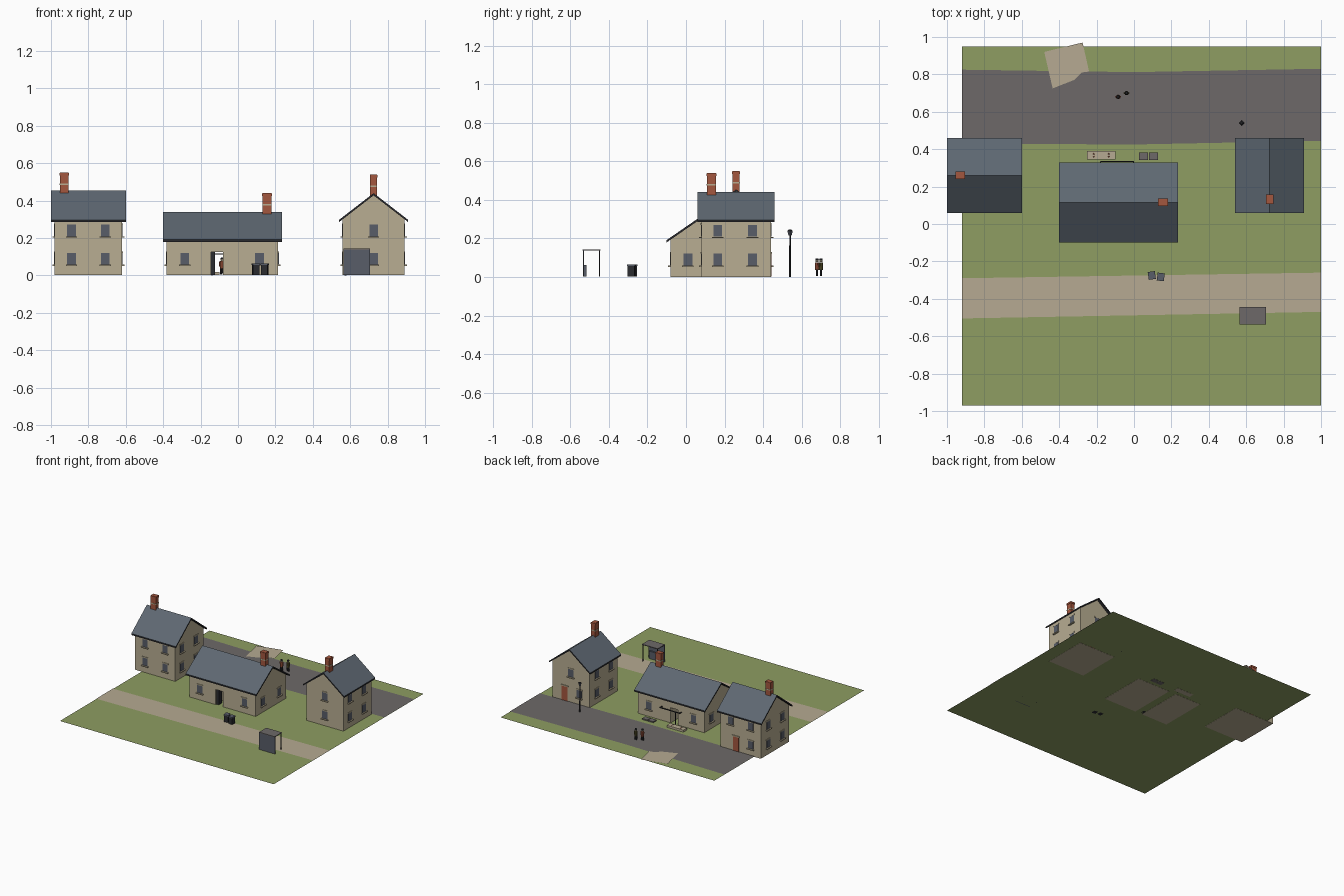
import bpy, bmesh, math
from mathutils import Matrix

if "Cube" in bpy.data.objects:
    bpy.data.objects.remove(bpy.data.objects["Cube"])


def material(name, *rgb):
    lin = [((c / 255 + 0.055) / 1.055) ** 2.4 for c in rgb] + [1]
    m = bpy.data.materials.new(name)
    m.use_nodes = True
    m.diffuse_color = lin
    m.node_tree.nodes["Principled BSDF"].inputs["Base Color"].default_value = lin
    return m


GRASS = material("grass green", 142, 157, 98)
TARMAC = material("road grey", 109, 105, 104)
PATH = material("path beige", 182, 170, 146)
STONE = material("wall stone", 184, 173, 146)
SLATE = material("roof slate", 94, 104, 114)
BRICK = material("brick red", 164, 87, 62)
GLASS = material("window grey", 88, 93, 104)
DARK = material("dark iron", 42, 43, 47)
OLIVE = material("olive coat", 90, 84, 45)


def finish(name, bm, *mats):
    bmesh.ops.recalc_face_normals(bm, faces=bm.faces)
    me = bpy.data.meshes.new(name)
    bm.to_mesh(me)
    bm.free()
    for m in mats:
        me.materials.append(m)
    ob = bpy.data.objects.new(name, me)
    bpy.context.collection.objects.link(ob)
    return ob


def box(name, centre, size, mat, turn=0):
    bm = bmesh.new()
    bmesh.ops.create_cube(bm, size=1)
    bm.transform(Matrix.Translation(centre) @ Matrix.Rotation(math.radians(turn), 4, "Z")
                 @ Matrix.Diagonal((*size, 1)))
    return finish(name, bm, mat)


def cone(name, x, y, z0, z1, r0, r1, mat, sides=8):
    bm = bmesh.new()
    bmesh.ops.create_cone(bm, cap_ends=True, segments=sides, radius1=r0, radius2=r1, depth=z1 - z0)
    bm.transform(Matrix.Translation((x, y, (z0 + z1) / 2)))
    return finish(name, bm, mat)


def sheet(name, outline, z, mat):
    bm = bmesh.new()
    bm.faces.new([bm.verts.new((x, y, z)) for x, y in outline])
    ob = finish(name, bm, mat)
    if ob.data.polygons[0].normal.z < 0:
        ob.data.flip_normals()
    return ob


def prism(profile, half_length):
    # closed bar along local x with the given (y, z) section
    bm = bmesh.new()
    face = bm.faces.new([bm.verts.new((-half_length, y, z)) for y, z in profile])
    new = bmesh.ops.extrude_face_region(bm, geom=[face])["geom"]
    bmesh.ops.translate(bm, vec=(2 * half_length, 0, 0),
                        verts=[v for v in new if isinstance(v, bmesh.types.BMVert)])
    return bm


def house(name, x, y, length, width, ridge, eave, turn):
    # gabled walls with an overhanging slate roof; length and width are half sizes
    place = Matrix.Translation((x, y, 0)) @ Matrix.Rotation(math.radians(turn), 4, "Z")
    thick, over = 0.012, 0.02
    slope = (ridge - thick - eave) / (width + over)
    top = ridge - thick - slope * width
    bm = prism([(-width, 0.001), (width, 0.001), (width, top), (0, ridge - thick), (-width, top)], length)
    bm.transform(place)
    walls = finish(name + " walls", bm, STONE)
    w = width + over
    bm = prism([(-w, eave), (0, ridge - thick), (w, eave), (w, eave + thick), (0, ridge),
                (-w, eave + thick)], length + over)
    bm.transform(place)
    roof = finish(name + " roof", bm, SLATE, DARK)
    for p in roof.data.polygons:
        p.material_index = 0 if p.normal.z > 0.1 else 1
    return walls


def chimney(x, y, z, along_x):
    def part(name, z0, z1, grow, mat):
        a, b = 0.046 + grow, 0.036 + grow
        box(name, (x, y, (z0 + z1) / 2), (a, b, z1 - z0) if along_x else (b, a, z1 - z0), mat)
    part("chimney stack", z - 0.14, z, 0, BRICK)
    part("chimney band", z - 0.066, z - 0.058, 0.003, STONE)
    part("chimney cap", z - 0.016, z - 0.002, 0.005, BRICK)


def on_wall(name, x, y, z, side, width, height, depth, mat):
    size = (depth, width, height) if side == "x" else (width, depth, height)
    box(name, (x, y, z), size, mat)


def window(x, y, z, side):
    on_wall("window pane", x, y, z, side, 0.046, 0.062, 0.006, GLASS)
    on_wall("window sill", x, y, z - 0.035, side, 0.06, 0.007, 0.026, STONE)
    on_wall("window lintel", x, y, z + 0.035, side, 0.056, 0.008, 0.008, STONE)


def door(x, y):
    on_wall("back door", x, y, 0.061, "y", 0.05, 0.118, 0.008, BRICK)
    on_wall("door lintel", x, y, 0.125, "y", 0.062, 0.009, 0.012, STONE)


LOW, HIGH = 0.09, 0.24

# ground, road and path
sheet("grass", [(-.92, -.97), (1, -.97), (1, .95), (-.92, .95)], 0.002, GRASS)
sheet("road", [(-.92, .43), (0, .425), (1, .445), (1, .83), (0, .812), (-.92, .825)], 0.005, TARMAC)
sheet("path", [(-.92, -.505), (1, -.47), (1, -.26), (-.92, -.29)], 0.005, PATH)
sheet("beige patch", [(-.48, .92), (-.275, .97), (-.24, .815), (-.28, .81), (-.32, .77),
                      (-.435, .725)], 0.009, PATH)

# tall house on the right-hand side
house("west house", -0.8, 0.26, 0.18, 0.18, 0.455, 0.285, 0)
chimney(-0.93, 0.26, 0.55, True)
for x in (-0.89, -0.71):
    for z in (LOW, HIGH):
        window(x, 0.08, z, "y")
    window(x, 0.44, HIGH, "y")
window(-0.89, 0.44, LOW, "y")
door(-0.757, 0.44)

# tall house on the left-hand side, gable to the front
house("east house", 0.725, 0.26, 0.18, 0.165, 0.44, 0.285, 90)
chimney(0.725, 0.132, 0.54, False)
for z in (LOW, HIGH):
    window(0.725, 0.08, z, "y")
window(0.725, 0.44, HIGH, "y")
window(0.65, 0.44, LOW, "y")
door(0.78, 0.44)

# side windows of both tall houses
for x in (-0.98, -0.62, 0.56, 0.89):
    for y in (0.165, 0.345):
        for z in (LOW, HIGH):
            window(x, y, z, "x")

# long cottage with a passage from front to back
cottage = house("cottage", -0.083, 0.115, 0.298, 0.195, 0.34, 0.18, 0)
cutter = box("passage cutter", (-0.112, 0.115, 0.04), (0.064, 0.6, 0.17), STONE)
cutter.hide_render = True
cut = cottage.modifiers.new("passage", "BOOLEAN")
cut.object = cutter
cut.operation = "DIFFERENCE"
bpy.context.view_layer.objects.active = cottage
bpy.ops.object.modifier_apply(modifier="passage")
bpy.data.objects.remove(cutter)
box("open door leaf", (-0.133, -0.05, 0.063), (0.022, 0.04, 0.122), DARK)
chimney(0.155, 0.117, 0.44, True)
for x in (-0.285, 0.115):
    for y in (-0.08, 0.31):
        window(x, y, LOW, "y")
for x in (-0.381, 0.215):
    for y in (0.01, 0.22):
        window(x, y, LOW, "x")

# back terrace: rail, stone planter and slabs
box("terrace rail", (-0.09, 0.335, 0.115), (0.18, 0.006, 0.006), DARK)
for x in (-0.178, -0.002):
    box("rail bracket", (x, 0.322, 0.115), (0.005, 0.026, 0.006), DARK)
box("terrace post", (-0.14, 0.335, 0.057), (0.006, 0.006, 0.114), DARK)
box("planter", (-0.175, 0.367, 0.01), (0.15, 0.045, 0.018), PATH)
for x in (-0.215, -0.135):
    for y in (0.36, 0.375):
        cone("flower", x, y, 0.018, 0.023, 0.004, 0.003, BRICK, 6)
for x in (0.05, 0.103):
    box("paving slab", (x, 0.362, 0.006), (0.048, 0.042, 0.01), TARMAC)

# roadside shelter
box("shelter back panel", (0.635, -0.532, 0.071), (0.14, 0.006, 0.138), GLASS)
box("shelter roof", (0.635, -0.49, 0.14), (0.14, 0.092, 0.006), TARMAC)
box("shelter bench", (0.635, -0.522, 0.033), (0.12, 0.014, 0.06), GLASS)
for x in (0.569, 0.701):
    box("shelter post", (x, -0.448, 0.071), (0.006, 0.006, 0.138), DARK)

# wheeled bins
for x, y, turn in ((0.095, -0.275, 8), (0.143, -0.283, -8)):
    box("bin body", (x, y, 0.03), (0.034, 0.036, 0.056), DARK, turn)
    box("bin lid", (x, y, 0.061), (0.038, 0.042, 0.008), GLASS, turn)

# street lamp
cone("lamp pole", 0.575, 0.54, 0, 0.22, 0.005, 0.004, DARK)
cone("lamp lantern", 0.575, 0.54, 0.215, 0.238, 0.008, 0.014, GLASS, 4)
cone("lamp cap", 0.575, 0.54, 0.238, 0.246, 0.016, 0.006, DARK, 4)

# two walkers on the road
for x, y, coat in ((-0.085, 0.68, BRICK), (-0.04, 0.7, OLIVE)):
    for s in (-0.006, 0.006):
        cone("walker leg", x + s, y, 0.004, 0.042, 0.005, 0.006, DARK)
        cone("walker arm", x + 2 * s, y, 0.044, 0.074, 0.003, 0.004, coat)
    cone("walker coat", x, y, 0.036, 0.076, 0.012, 0.01, coat)
    cone("walker head", x, y, 0.077, 0.09, 0.007, 0.008, STONE)
    cone("walker hat", x, y, 0.088, 0.097, 0.01, 0.006, DARK)
